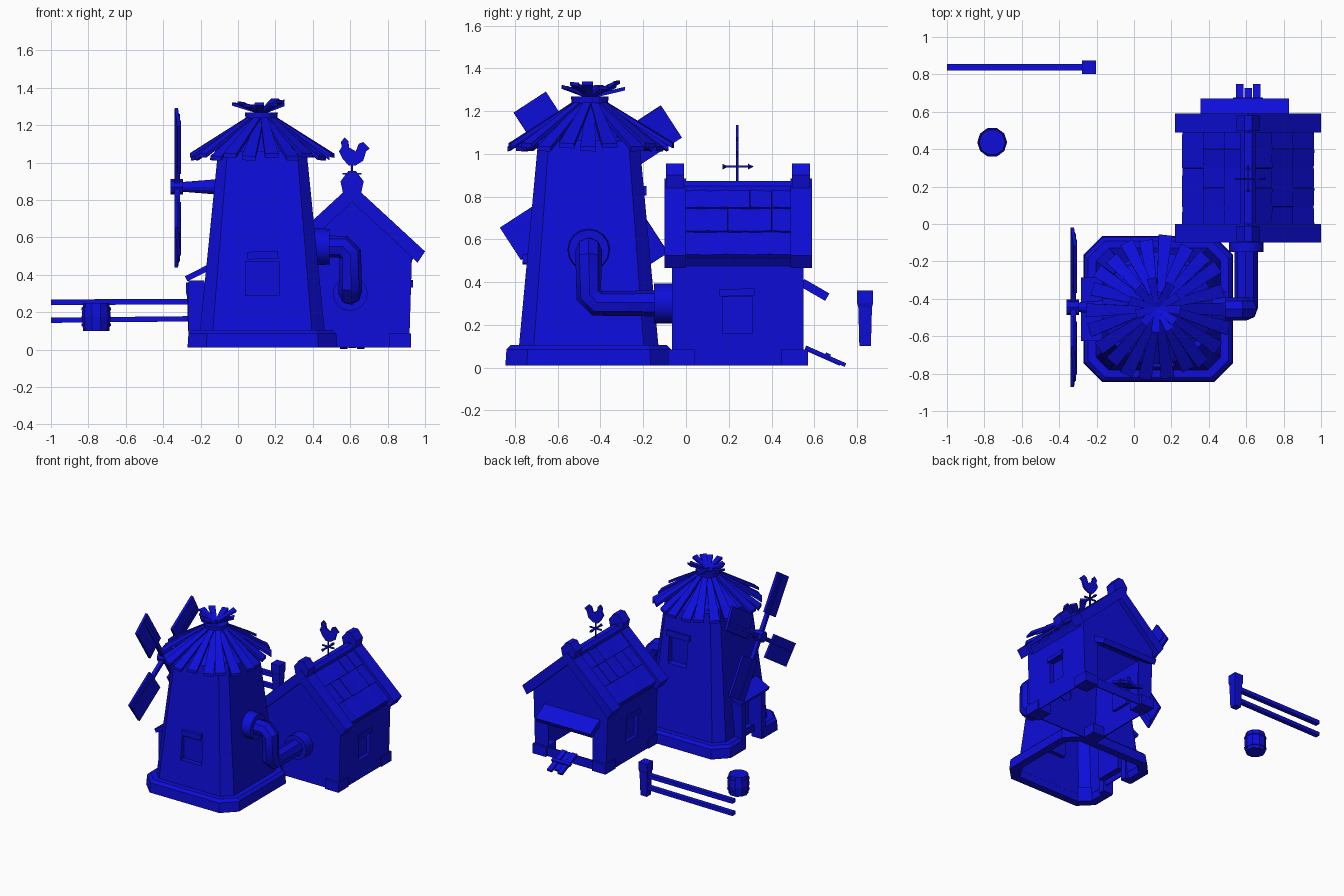
import bpy, bmesh, math, random
from math import sin, cos, pi, radians
from mathutils import Matrix, Vector, Euler

if bpy.data.objects.get("Cube"):
    bpy.data.objects.remove(bpy.data.objects["Cube"])
random.seed(4)

BLUE = (0.004, 0.004, 0.7, 1)
blue = bpy.data.materials.new("blue")
blue.use_nodes = True
blue.diffuse_color = BLUE
blue.node_tree.nodes["Principled BSDF"].inputs["Base Color"].default_value = BLUE


def add(name, bm):
    bmesh.ops.recalc_face_normals(bm, faces=bm.faces)
    me = bpy.data.meshes.new(name)
    bm.to_mesh(me)
    bm.free()
    me.materials.append(blue)
    ob = bpy.data.objects.new(name, me)
    bpy.context.collection.objects.link(ob)
    return ob


def loft(name, rings, loop=False, mat=Matrix()):
    bm = bmesh.new()
    vs = [[bm.verts.new(mat @ Vector(p)) for p in r] for r in rings]
    pairs = list(zip(vs, vs[1:])) + ([(vs[-1], vs[0])] if loop else [])
    for a, b in pairs:
        for i in range(len(a)):
            j = (i + 1) % len(a)
            bm.faces.new((a[i], a[j], b[j], b[i]))
    if not loop:
        bm.faces.new(vs[0])
        bm.faces.new(vs[-1])
    return add(name, bm)


def box(name, lo, hi, rot=(0, 0, 0)):
    mid = (Vector(lo) + Vector(hi)) / 2
    size = Vector(hi) - Vector(lo)
    bm = bmesh.new()
    bmesh.ops.create_cube(bm, size=1, matrix=Matrix.LocRotScale(mid, Euler(rot), size))
    return add(name, bm)


def rod(name, a, b, r1, r2, n=12):
    a, b = Vector(a), Vector(b)
    q = (b - a).to_track_quat('Z', 'Y')
    bm = bmesh.new()
    bmesh.ops.create_cone(bm, cap_ends=True, segments=n, radius1=r1, radius2=r2,
                          depth=(b - a).length, matrix=Matrix.LocRotScale((a + b) / 2, q, None))
    return add(name, bm)


def profile(name, pts, y0, y1):
    return loft(name, [[(x, y, z) for x, z in pts] for y in (y0, y1)])


def smooth(ob):
    ob.data.shade_smooth()
    ob.data.set_sharp_from_angle(angle=radians(40))


def bake(ob):
    bpy.context.view_layer.update()
    dg = bpy.context.evaluated_depsgraph_get()
    me = bpy.data.meshes.new_from_object(ob.evaluated_get(dg))
    ob.modifiers.clear()
    ob.data = me


def cut(ob, lo, hi):
    cutter = box("cutter", lo, hi)
    m = ob.modifiers.new("cut", 'BOOLEAN')
    m.operation, m.solver, m.object = 'DIFFERENCE', 'EXACT', cutter
    bake(ob)
    bpy.data.objects.remove(cutter)


def hollow(ob):
    # Open the underside and give the walls a thin shell
    bm = bmesh.new()
    bm.from_mesh(ob.data)
    under = [f for f in bm.faces if f.normal.z < -.9 and f.calc_center_median().z < .07]
    bmesh.ops.delete(bm, geom=under, context='FACES')
    bm.to_mesh(ob.data)
    bm.free()
    m = ob.modifiers.new("shell", 'SOLIDIFY')
    m.thickness, m.offset = .012, -1
    bake(ob)


TX, TY = 0.13, -0.455


def octagon(hx, hy, c, z):
    q = [(hx, hy - c), (hx - c, hy), (c - hx, hy), (-hx, hy - c),
         (-hx, c - hy), (c - hx, -hy), (hx - c, -hy), (hx, c - hy)]
    return [(TX + x, TY + y, z) for x, y in q]


# Tower on its open stone footing
base = loft("tower_base", [octagon(.34, .33, .07, .01), octagon(.4, .39, .1, .01),
                           octagon(.395, .385, .1, .085), octagon(.375, .365, .09, .105),
                           octagon(.32, .31, .07, .105)], loop=True)
cut(base, (-.4, TY - .11, -.1), (-.2, TY + .11, .2))
tower = loft("tower_wall", [octagon(.338, .33, .07, .06), octagon(.235, .235, .05, 1.08)])
cut(tower, (.04, -.9, .29), (.22, -.725, .47))
cut(tower, (.12, -.23, .6), (.28, -.1, .8))
cut(tower, (-.4, TY - .1, .1), (-.15, TY + .1, .36))
hollow(tower)

# Window lintels and sill on the tower
box("tower_front_lintel", (.05, -.765, .485), (.215, -.72, .525), (0, radians(-2), 0))
box("tower_back_lintel", (.1, -.23, .805), (.3, -.185, .85))
box("tower_back_sill", (.11, -.23, .575), (.29, -.185, .6))

# Tower doorway
for s in (-1, 1):
    box("door_post", (-.265, TY + s * .12 - .025, .01), (-.18, TY + s * .12 + .025, .37))
box("door_canopy", (-.285, TY - .17, .395), (-.145, TY + .17, .425), (0, radians(-27), 0))

# Plank roof on the tower
RX, RY = .125, -.45


def plank(name, ang, r0, z0, r1, z1, w0, w1, t):
    rings = [[(r, -w, z), (r, w, z), (r, w, z + t), (r, -w, z + t)]
             for r, z, w in ((r0, z0, w0 / 2), (r1, z1, w1 / 2))]
    tilt = Matrix.Rotation(random.uniform(-.06, .06), 4, 'X')
    return loft(name, rings, mat=Matrix.Translation((RX, RY, 0)) @ Matrix.Rotation(ang, 4, 'Z')
                @ Matrix.Translation((0, 0, z1)) @ tilt @ Matrix.Translation((0, 0, -z1)))


rod("roof_core", (RX, RY, 1.06), (RX, RY, 1.23), .3, .07, 20)
for i in range(22):
    plank("roof_plank", 2 * pi * i / 22 + random.uniform(-.04, .04), .06, 1.222 + .01 * (i % 2),
          random.uniform(.36, .4), 1.012 + .015 * (i % 2), .035, .074, .022)
rod("roof_collar", (RX, RY, 1.235), (RX, RY, 1.268), .085, .088, 12)
for i in range(11):
    plank("roof_tuft", 2 * pi * i / 11 + random.uniform(-.1, .1), .01, 1.26,
          random.uniform(.11, .165), random.uniform(1.295, 1.33), .025, .05, .016)

# Sails
HUB = Vector((-.325, -.445, .865))
rod("sail_axle", (-.31, HUB.y, .87), (-.06, HUB.y, .87), .025, .045)
rod("sail_hub", (-.36, HUB.y, .87), (-.295, HUB.y, .87), .042, .042, 8)
for k in range(4):
    turn = Matrix.Translation(HUB) @ Matrix.Rotation(radians(33 + 90 * k), 4, 'X')
    for name, y0, y1, z0, z1, t in (("sail_arm", 0, .46, -.014, .014, .014),
                                    ("sail_board", .17, .472, -.055, .125, .009)):
        ob = box(name, (-t, y0, z0), (t, y1, z1))
        if name == "sail_board":
            ob.data.transform(Matrix.Rotation(radians(5), 4, 'Y'))
        ob.data.transform(turn)

# Bent pipe from tower to house
path = [(.38, TY, .55), (.56, TY, .55), (.6, TY, .51), (.6, TY, .34), (.6, TY + .04, .3), (.6, -.05, .3)]
cu = bpy.data.curves.new("pipe_path", 'CURVE')
cu.dimensions, cu.bevel_depth, cu.bevel_resolution = '3D', .062, 2
sp = cu.splines.new('POLY')
sp.points.add(len(path) - 1)
for p, co in zip(sp.points, path):
    p.co = (*co, 1)
helper = bpy.data.objects.new("pipe_helper", cu)
bpy.context.collection.objects.link(helper)
bpy.context.view_layer.update()
me = bpy.data.meshes.new_from_object(helper.evaluated_get(bpy.context.evaluated_depsgraph_get()))
bpy.data.objects.remove(helper)
me.materials.clear()
me.materials.append(blue)
pipe = bpy.data.objects.new("pipe", me)
bpy.context.collection.objects.link(pipe)
smooth(pipe)
smooth(rod("pipe_flange_tower", (.4, TY, .55), (.49, TY, .55), .1, .095, 16))
smooth(rod("pipe_flange_house", (.6, -.15, .3), (.6, -.06, .3), .093, .093, 16))

# House walls, open underneath
HX = .61


def mirrored(pts):
    return [(HX + x, z) for x, z in pts] + [(HX - x, z) for x, z in reversed(pts) if x > 0]


house = profile("house_wall", mirrored([(.305, .01), (.32, .5), (0, .81)]), -.065, .55)
for s in (-1, 1):
    x0, x1 = sorted((HX + s * .28, HX + s * .4))
    cut(house, (x0, .17, .16), (x1, .31, .33))
    x0, x1 = sorted((HX + s * .28, HX + s * .325))
    box("house_lintel", (x0, .155, .335), (x1, .32, .368), (radians(2), 0, 0))
    for y in (-.085, .445):
        x0, x1 = sorted((HX + s * .2, HX + s * .315))
        box("house_corner_stone", (x0, y, .01), (x1, y + .125, .085))
hollow(house)
cut(house, (HX - .19, .45, .08), (HX + .19, .6, .36))

# House roof: slab, gable bands, ridge and tiles
band = [(0, .885), (.39, .525), (.35, .465), (0, .79)]
slab = [(0, .85), (.345, .51), (.315, .47), (0, .8)]


def chevron(name, pts, y0, y1):
    (c, d) = pts[2], pts[1]
    outline = [(HX + x, z) for x, z in pts] + [(HX - x, z) for x, z in (c, d)]
    return profile(name, outline, y0, y1)


chevron("roof_slab", slab, -.02, .52)
for name, y in (("front_gable_band", -.1), ("back_gable_band", .49)):
    chevron(name, band, y, y + .1)
    profile(name + "_peak", mirrored([(.045, .82), (.062, .9), (.02, .955)]), y + .007, y + .09)
profile("roof_ridge", mirrored([(.04, .82), (.04, .85), (.02, .872)]), -.02, .52)
for s in (-1, 1):
    for row in range(3):
        for col in range(5):
            d = .062 + row * .112
            tile = box("roof_tile", (-.08, -.051, -.01), (.08, .051, .01),
                       (random.uniform(-.06, .06), radians(41.5), 0))
            tile.data.transform(Matrix.Translation((HX + d, .04 + col * .103, .856 - d * .985)))
            if s < 0:
                tile.data.transform(Matrix.Translation((2 * HX, 0, 0)) @ Matrix.Diagonal((-1, 1, 1, 1)))
                tile.data.flip_normals()

# Back awning and ramp
box("awning", (.355, .535, .343), (.83, .67, .383), (radians(-30), 0, 0))
for i in range(3):
    x = .545 + i * .045
    box("ramp_board", (x, .55, .044), (x + .04, .755 - .025 * (i % 2), .062), (radians(-24), 0, 0))
box("ramp_cleat", (.53, .65, .049), (.69, .675, .067), (radians(-24), 0, 0))

# Weathercock
VY = .24
rod("vane_rod", (HX, VY, .85), (HX, VY, 1.02), .006, .006, 6)
box("vane_cross_x", (HX - .05, VY - .005, .935), (HX + .05, VY + .005, .945))
box("vane_cross_y", (HX - .005, VY - .07, .935), (HX + .005, VY + .07, .945))
rod("vane_arrow", (HX, VY + .05, .94), (HX, VY + .075, .94), .014, .001, 4)
rod("vane_tail", (HX, VY - .05, .94), (HX, VY - .07, .94), .004, .014, 4)
cock = [(-.07, 1.06), (-.055, 1.085), (-.06, 1.11), (-.04, 1.135), (-.02, 1.115), (-.015, 1.08),
        (.02, 1.06), (.035, 1.1), (.06, 1.11), (.095, 1.075), (.075, 1.06), (.06, 1.01),
        (.02, .985), (-.02, .985), (-.05, 1.02)]
profile("weathercock", [(HX + x, z) for x, z in cock], VY - .006, VY + .006)

# Fence
loft("fence_post", [[(-.24 + x * w, .838 + y * w, z) for x, y in ((-1, -1), (1, -1), (1, 1), (-1, 1))]
                    for w, z in ((.027, .1), (.032, .28), (.037, .3), (.037, .36))])
box("upper_rail", (-1, .82, .24), (-.22, .856, .27), (0, radians(-.3), 0))
box("lower_rail", (-1, .82, .147), (-.22, .856, .175), (0, radians(-.6), 0))

# Barrel
for name, rows in (("barrel", ((.07, .1), (.078, .175), (.07, .25))),
                   ("lower_hoop", ((.078, .125), (.08, .14))), ("upper_hoop", ((.08, .21), (.078, .225)))):
    loft(name, [[(-.758 + r * cos(pi * i / 5), .437 + r * sin(pi * i / 5), z) for i in range(10)]
                for r, z in rows])
